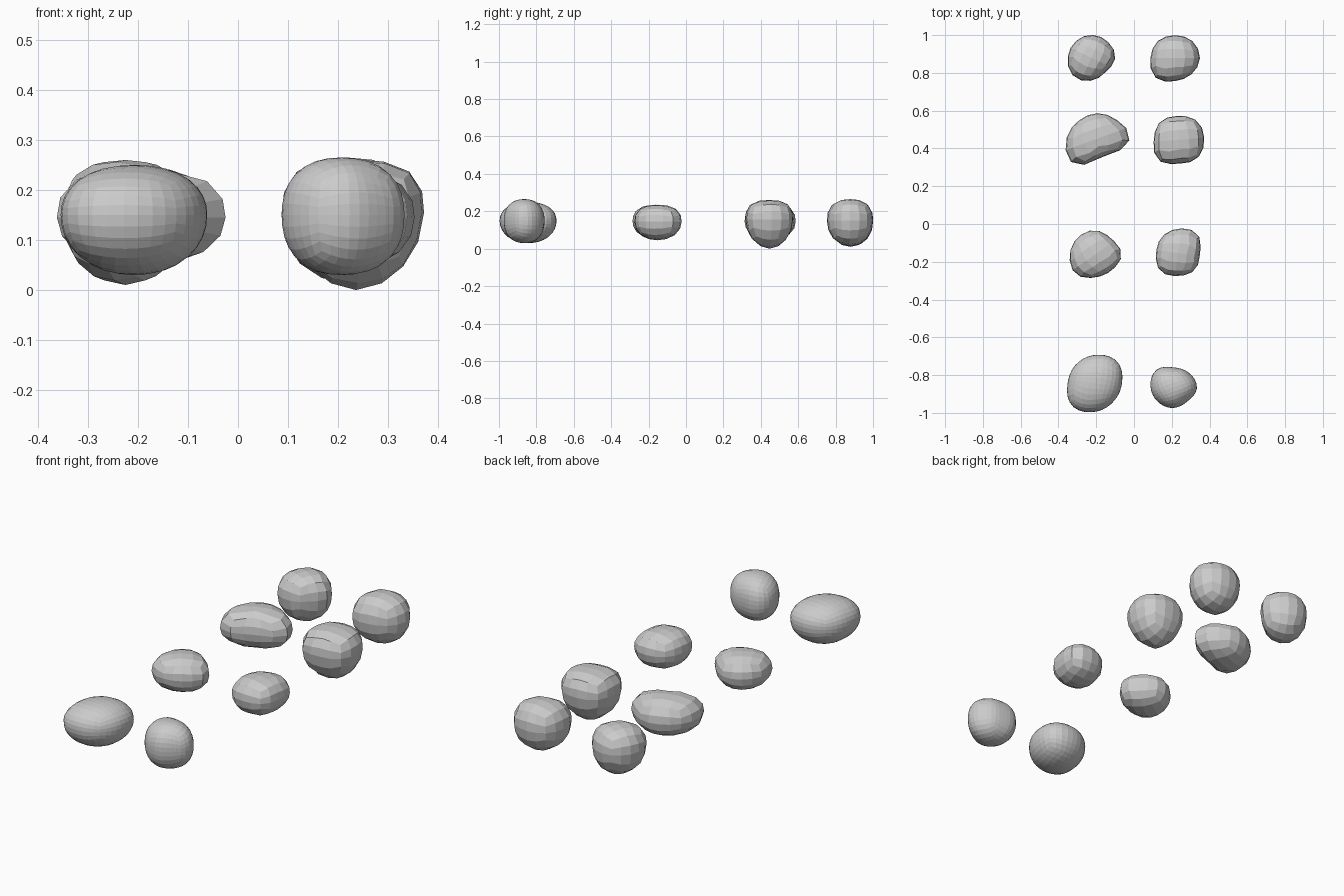
import bpy, bmesh, math
from mathutils import Matrix

cube = bpy.data.objects.get("Cube")
if cube:
    bpy.data.objects.remove(cube, do_unlink=True)

stone_grey = bpy.data.materials.new("stone grey")
stone_grey.use_nodes = True
colour = (0.6, 0.6, 0.6, 1)
stone_grey.diffuse_color = colour
stone_grey.node_tree.nodes["Principled BSDF"].inputs["Base Color"].default_value = colour


def outline_radius(radii, angle):
    """Smooth closed curve through eight evenly spaced radii."""
    pos = (angle / math.tau * len(radii)) % len(radii)
    i = int(pos)
    t = pos - i
    a, b, c, d = (radii[(i + k) % len(radii)] for k in (-1, 0, 1, 2))
    return b + t / 2 * (c - a + t * (2*a - 5*b + 4*c - d + t * (3*(b - c) + d - a)))


def stone(name, centre, bottom, belly, top, radii, yaw=0, cuts=3, top_power=2.5, low_power=2.1):
    """Rounded cube grid, shaped by a footprint and separate upper and lower curves."""
    bm = bmesh.new()
    bmesh.ops.create_cube(bm, size=2)
    bmesh.ops.subdivide_edges(bm, edges=bm.edges[:], cuts=cuts, use_grid_fill=True)
    for v in bm.verts:
        for k in range(3):
            v.co[k] = math.tan(v.co[k] * math.pi / 4)
    bmesh.ops.transform(bm, matrix=Matrix.Rotation(math.radians(yaw), 4, 'Z'), verts=bm.verts[:])
    for v in bm.verts:
        x, y, z = v.co.normalized()
        flat = math.hypot(x, y)
        p = top_power if z > 0 else low_power
        size = (flat ** p + abs(z) ** p) ** (1 / p)
        reach = outline_radius(radii, math.atan2(y, x)) / 100 / size * 1.01
        height = top - belly if z > 0 else belly - bottom
        v.co = (x * reach, y * reach, z / size * height + belly)
    mesh = bpy.data.meshes.new(name)
    bm.to_mesh(mesh)
    bm.free()
    mesh.materials.append(stone_grey)
    obj = bpy.data.objects.new(name, mesh)
    obj.location = (*centre, 0)
    bpy.context.collection.objects.link(obj)


# Back pair
stone("back_stone_right", (-.225, .88), .01, .15, .26,
      (12.5, 12, 12, 12, 12.5, 13.5, 12, 10.5), yaw=-25)
stone("back_stone_left", (.218, .878), .015, .15, .265,
      (13, 12.7, 12, 12.8, 13, 14.5, 12, 12))

# Long flat stone and its wedge-bottomed neighbour
stone("long_stone", (-.2, .45), .045, .145, .245,
      (17.5, 14.6, 13.5, 13.3, 15.6, 17.8, 10.8, 10.9), yaw=20)
stone("wedge_stone", (.236, .446), 0, .155, .26,
      (13.5, 13.8, 12.5, 13.5, 13, 15, 12.5, 13.8), yaw=5, top_power=2.8, low_power=1.9)

# Small flat pair
stone("flat_stone_right", (-.207, -.162), .05, .145, .235,
      (14, 12, 12.8, 12.7, 13.2, 14.3, 12, 12), yaw=35)
stone("flat_stone_left", (.233, -.154), .045, .145, .235,
      (11.5, 14.3, 12.8, 12, 11.5, 13.2, 12, 12.5), yaw=-8)

# Finer, smoother front pair
stone("front_stone_right", (-.207, -.843), .03, .15, .25,
      (14.2, 16.3, 14.8, 14, 14.3, 16.8, 15, 13.7), yaw=-8, cuts=7, top_power=2.2)
stone("front_stone_left", (.207, -.865), .03, .15, .265,
      (12.5, 11.2, 10.5, 12.7, 11.8, 11, 10.8, 10.5), yaw=20, cuts=7, top_power=2.3, low_power=2.3)
